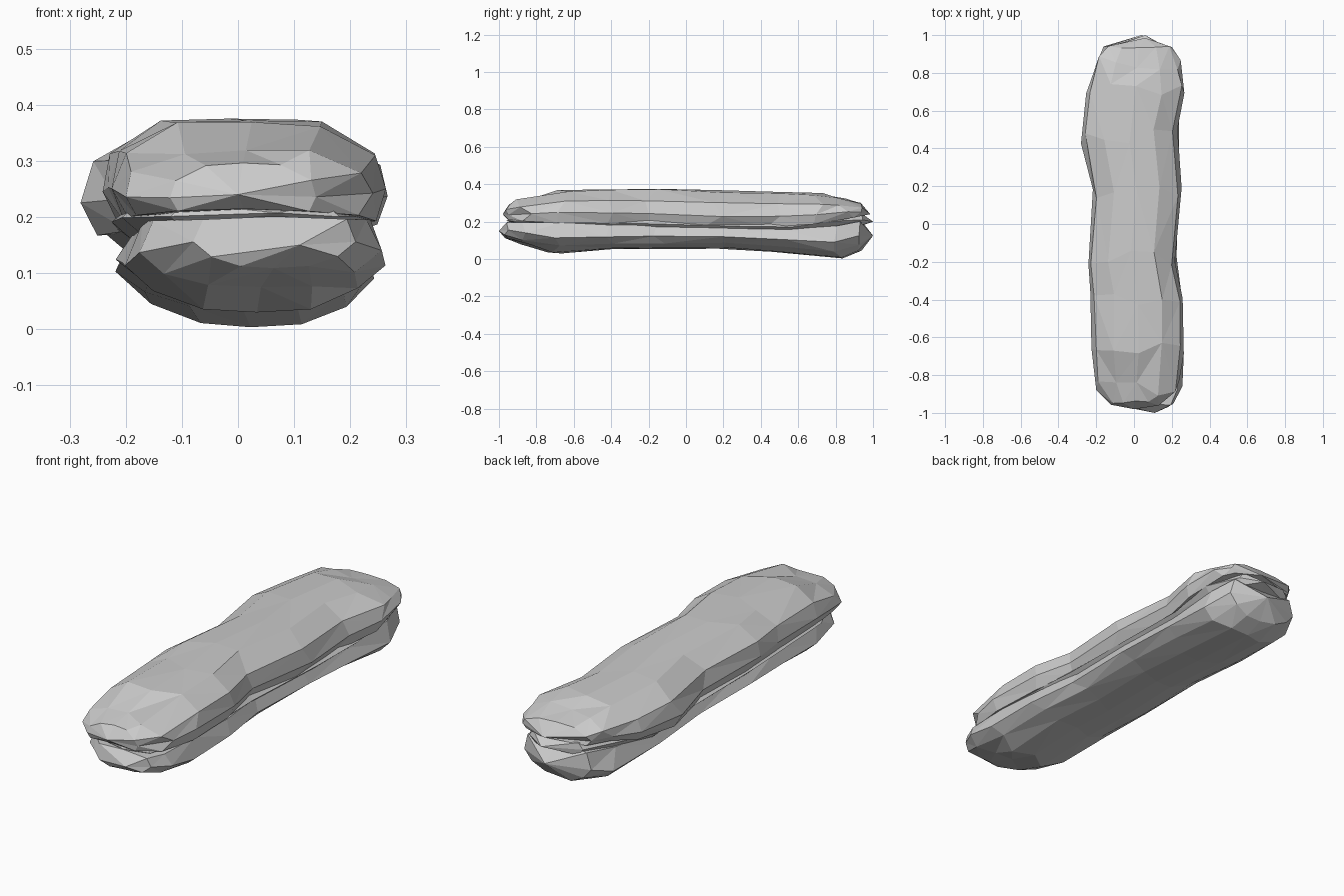
import bpy, bmesh, random
from mathutils import Vector

random.seed(11)


def mirrored(half):
    """Close a half cross-section by mirroring it across u = 0."""
    return half + [(-u, v) for u, v in half[-2:0:-1]]


# Cross-sections: u across (-1..1), v from the cut face (0) to the crust (1)
UPPER = mirrored([(0, 0.04), (0.9, 0.0), (1.0, 0.3), (0.92, 0.66), (0.52, 0.97), (0, 1.0)])
LOWER = mirrored([(0, 0.0), (0.88, 0.05), (1.0, 0.5), (0.78, 0.78), (0.42, 0.97), (0, 1.0)])
SLAB = mirrored([(0, 0), (0.85, 0.0), (1, 0.5), (0.85, 1), (0, 1)])


def loft(name, stations, profile, jitter):
    """Skin rings given as (y, x_left, x_right, z_inner, z_outer), closed to tip points."""
    bm = bmesh.new()
    rings = []
    for y, xl, xr, z0, z1 in stations[1:-1]:
        k = jitter if abs(y) < 0.93 else jitter * 0.3
        ring = []
        for u, v in profile:
            p = Vector(((xl + xr) / 2 + u * (xr - xl) / 2, y, z0 + v * (z1 - z0)))
            p += Vector((random.uniform(-.6, .6), random.uniform(-5, 5), random.uniform(-.5, .5))) * k
            ring.append(bm.verts.new(p))
        rings.append(ring)
    n = len(profile)
    for a, b in zip(rings, rings[1:]):
        for j in range(n):
            bm.faces.new((a[j], a[(j + 1) % n], b[(j + 1) % n], b[j]))
    # Pointed ends
    for s, ring in ((stations[0], rings[0]), (stations[-1], rings[-1])):
        tip = bm.verts.new(((s[1] + s[2]) / 2, s[0], (s[3] + s[4]) / 2))
        for j in range(n):
            bm.faces.new((ring[j], ring[(j + 1) % n], tip))
    bmesh.ops.triangulate(bm, faces=bm.faces[:])
    bmesh.ops.recalc_face_normals(bm, faces=bm.faces[:])
    me = bpy.data.meshes.new(name)
    bm.to_mesh(me)
    bm.free()
    ob = bpy.data.objects.new(name, me)
    bpy.context.collection.objects.link(ob)
    return ob


# Upper half of the bread roll
loft("top_bun", [
    (-0.98, 0.0, 0.0, 0.22, 0.26),
    (-0.95, -0.12, 0.14, 0.21, 0.295),
    (-0.87, -0.205, 0.235, 0.205, 0.32),
    (-0.65, -0.222, 0.268, 0.195, 0.37),
    (-0.40, -0.228, 0.262, 0.195, 0.375),
    (-0.18, -0.242, 0.215, 0.19, 0.378),
    (0.15, -0.222, 0.25, 0.175, 0.365),
    (0.47, -0.278, 0.225, 0.17, 0.36),
    (0.70, -0.25, 0.27, 0.185, 0.35),
    (0.86, -0.205, 0.245, 0.225, 0.325),
    (0.93, -0.15, 0.20, 0.23, 0.30),
    (0.985, 0.04, 0.08, 0.23, 0.25),
], UPPER, 0.009)

# Lower half of the bread roll
loft("bottom_bun", [
    (-1.0, 0.08, 0.14, 0.16, 0.14),
    (-0.96, -0.08, 0.21, 0.20, 0.11),
    (-0.86, -0.18, 0.255, 0.20, 0.075),
    (-0.70, -0.20, 0.265, 0.20, 0.033),
    (-0.40, -0.21, 0.258, 0.19, 0.052),
    (-0.15, -0.215, 0.23, 0.185, 0.058),
    (0.20, -0.21, 0.235, 0.18, 0.058),
    (0.50, -0.22, 0.235, 0.165, 0.04),
    (0.80, -0.20, 0.245, 0.185, 0.003),
    (0.93, -0.16, 0.20, 0.21, 0.04),
    (1.0, 0.0, 0.08, 0.14, 0.11),
], LOWER, 0.008)

# Thin filling, nearly flush with the crust
loft("filling", [
    (-0.96, 0.05, 0.09, 0.20, 0.215),
    (-0.90, -0.12, 0.18, 0.175, 0.225),
    (-0.70, -0.205, 0.245, 0.17, 0.23),
    (-0.20, -0.225, 0.22, 0.16, 0.22),
    (0.25, -0.212, 0.23, 0.15, 0.205),
    (0.55, -0.235, 0.225, 0.14, 0.20),
    (0.80, -0.19, 0.235, 0.17, 0.24),
    (0.94, -0.12, 0.16, 0.18, 0.24),
    (1.0, 0.03, 0.09, 0.195, 0.205),
], SLAB, 0.004)
